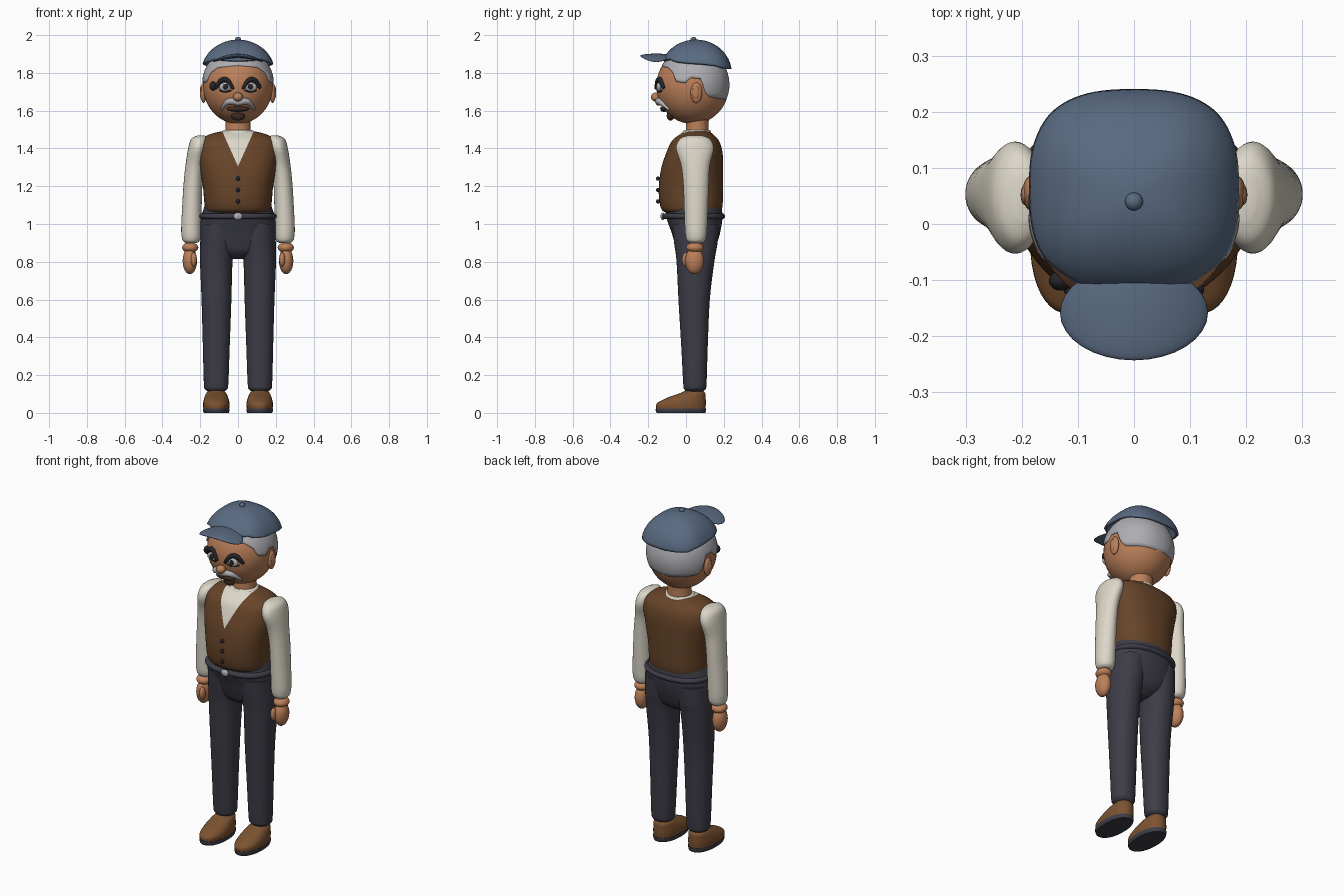
import bpy, bmesh, math
from mathutils import Vector

old = bpy.data.objects.get("Cube")
if old:
    bpy.data.objects.remove(old, do_unlink=True)


def material(name, r, g, b):
    m = bpy.data.materials.new(name)
    m.use_nodes = True
    m.diffuse_color = (r, g, b, 1)
    m.node_tree.nodes["Principled BSDF"].inputs["Base Color"].default_value = (r, g, b, 1)
    return m


CAP = material("slate blue", .10, .145, .22)
SKIN = material("warm skin", .50, .215, .10)
HAIR = material("silver grey", .42, .42, .45)
SHIRT = material("cream", .72, .68, .58)
VEST = material("brown cloth", .135, .058, .022)
TROUSER = material("charcoal", .047, .046, .064)
SHOE = material("tan leather", .20, .085, .03)
DARK = material("near black", .018, .018, .023)
MOUTH = material("dark brown", .05, .022, .014)


def finish(name, bm, *mats, sharp=50):
    bmesh.ops.recalc_face_normals(bm, faces=bm.faces)
    me = bpy.data.meshes.new(name)
    bm.to_mesh(me)
    bm.free()
    for m in mats:
        me.materials.append(m)
    for p in me.polygons:
        p.use_smooth = True
    me.set_sharp_from_angle(angle=math.radians(sharp))
    ob = bpy.data.objects.new(name, me)
    bpy.context.collection.objects.link(ob)
    return ob


def oval(a, n):
    c, s = math.cos(a), math.sin(a)
    return (math.copysign(abs(c) ** (2 / n), c), math.copysign(abs(s) ** (2 / n), s))


def spline(a, b, c, d, t):
    return b + .5 * t * (c - a + t * (2 * a - 5 * b + 4 * c - d + t * (3 * (b - c) + d - a)))


def loft_mesh(rings, n=2, sides=40, steps=4):
    """Smooth stack of ovals; each ring is z, cx, cy, rx, ry."""
    pts = [rings[0]] + rings + [rings[-1]]
    path = [[spline(*v, k / steps) for v in zip(*pts[i:i + 4])]
            for i in range(len(rings) - 1) for k in range(steps)] + [rings[-1]]
    bm = bmesh.new()
    loops = []
    for z, cx, cy, rx, ry in path:
        loop = []
        for i in range(sides):
            u, v = oval(math.tau * i / sides, n)
            loop.append(bm.verts.new((cx + rx * u, cy + ry * v, z)))
        loops.append(loop)
    for lo, hi in zip(loops, loops[1:]):
        for i in range(sides):
            j = (i + 1) % sides
            bm.faces.new((lo[i], lo[j], hi[j], hi[i]))
    bm.faces.new(loops[0])
    bm.faces.new(loops[-1])
    return bm


def loft(name, mat, rings, n=2):
    return finish(name, loft_mesh(rings, n), mat)


def ball(name, mat, loc, size, segs=24, bend=0):
    bm = bmesh.new()
    bmesh.ops.create_uvsphere(bm, u_segments=segs, v_segments=segs // 2, radius=1)
    for v in bm.verts:
        v.co = Vector(loc) + Vector(a * b for a, b in zip(v.co, size))
        v.co.z -= bend * v.co.x ** 2
    return finish(name, bm, mat, sharp=180)


def dome(name, mat, centre, size, rim, n, thick, cols=96, rows=18):
    """Shell over an ellipsoid; rim lists (azimuth from front, lower edge z)."""
    bm = bmesh.new()
    top = bm.verts.new((centre[0], centre[1], centre[2] + size[2]))
    grid = []
    for i in range(cols):
        a = math.tau * i / cols
        deg = math.degrees(min(a, math.tau - a))
        for (a0, z0), (a1, z1) in zip(rim, rim[1:]):
            if a0 <= deg <= a1 + .001:
                z = z0 + (z1 - z0) * (deg - a0) / (a1 - a0)
        last = math.acos((z - centre[2]) / size[2])
        u, v = oval(a - math.pi / 2, n)
        grid.append([bm.verts.new((centre[0] + size[0] * u * math.sin(last * k / rows),
                                   centre[1] + size[1] * v * math.sin(last * k / rows),
                                   centre[2] + size[2] * math.cos(last * k / rows)))
                     for k in range(1, rows + 1)])
    for i, c in enumerate(grid):
        d = grid[(i + 1) % cols]
        bm.faces.new((top, c[0], d[0]))
        for k in range(rows - 1):
            bm.faces.new((c[k], c[k + 1], d[k + 1], d[k]))
    ob = finish(name, bm, mat, sharp=60)
    mod = ob.modifiers.new("thickness", 'SOLIDIFY')
    mod.thickness, mod.offset = thick, -1
    return ob


HEAD, HEAD_SIZE = (0, .035, 1.73), (.184, .192, .2)


def face_y(x, z):
    q = 1 - (x / HEAD_SIZE[0]) ** 2 - ((z - HEAD[2]) / HEAD_SIZE[2]) ** 2
    return HEAD[1] - HEAD_SIZE[1] * math.sqrt(max(q, 0))


def strand(name, mat, pts, depth):
    """Tapered tube lying on the face; points are x, z, radius."""
    cu = bpy.data.curves.new(name, 'CURVE')
    cu.dimensions, cu.bevel_depth, cu.use_fill_caps = '3D', depth, True
    sp = cu.splines.new('NURBS')
    sp.points.add(len(pts) - 1)
    for p, (x, z, r) in zip(sp.points, pts):
        p.co = (x, face_y(x, z) - depth * .4, z, 1)
        p.radius = r
    sp.use_endpoint_u, sp.order_u = True, 3
    cu.materials.append(mat)
    bpy.context.collection.objects.link(bpy.data.objects.new(name, cu))


# Head, hair and cap
ball("head", SKIN, HEAD, HEAD_SIZE, 48)
loft("neck", SKIN, [(1.45, 0, .058, .07, .064), (1.52, 0, .06, .066, .06), (1.59, 0, .06, .068, .062)])
dome("hair", HAIR, (0, .037, 1.738), (.191, .193, .197),
     [(0, 1.84), (40, 1.83), (56, 1.8), (63, 1.755), (78, 1.745), (86, 1.775),
      (102, 1.77), (110, 1.69), (118, 1.67), (180, 1.655)], 2.1, .02)
dome("cap_crown", CAP, (0, .052, 1.8), (.195, .19, .176),
     [(0, 1.865), (40, 1.875), (58, 1.862), (90, 1.85), (120, 1.838), (135, 1.826), (180, 1.822)], 2.7, .014)
ball("cap_button", CAP, (0, .04, 1.977), (.016, .016, .014))
ball("cap_brim", CAP, (0, -.158, 1.89), (.132, .085, .012), 32, bend=1.8)

# Face
ball("nose", SKIN, (0, -.16, 1.672), (.026, .026, .024))
strand("moustache", HAIR, [(-.088, 1.605, .3), (-.065, 1.645, .9), (-.025, 1.652, 1.1), (0, 1.64, 1),
                           (.025, 1.652, 1.1), (.065, 1.645, .9), (.088, 1.605, .3)], .017)
ball("mouth", MOUTH, (0, face_y(0, 1.61), 1.61), (.06, .018, .016))
strand("lower_lip", SKIN, [(-.035, 1.602, .4), (0, 1.596, 1), (.035, 1.602, .4)], .009)
ball("goatee", MOUTH, (0, face_y(0, 1.575) + .004, 1.573), (.036, .02, .026))

for s, side in ((1, "left"), (-1, "right")):
    # Ears and eyes
    ball(side + "_ear", SKIN, (s * .183, .055, 1.695), (.016, .031, .054))
    ball(side + "_inner_ear", SKIN, (s * .195, .052, 1.697), (.007, .018, .034))
    y = face_y(.068, 1.725)
    ball(side + "_eye", HAIR, (s * .068, y, 1.725), (.032, .014, .024))
    ball(side + "_pupil", DARK, (s * .066, y - .012, 1.727), (.013, .007, .015))
    strand(side + "_upper_lid", DARK, [(s * .025, 1.715, .6), (s * .045, 1.755, 1), (s * .075, 1.77, 1.1),
                                       (s * .1, 1.75, 1.1), (s * .118, 1.72, .7)], .012)
    strand(side + "_lower_lid", DARK, [(s * .035, 1.708, .5), (s * .068, 1.692, 1), (s * .1, 1.708, .5)], .005)

    # Sleeves and hands
    loft(side + "_sleeve", SHIRT, [
        (1.468, s * .195, .047, .02, .04), (1.45, s * .203, .047, .045, .08),
        (1.40, s * .212, .047, .052, .1), (1.31, s * .228, .05, .05, .076),
        (1.2, s * .239, .053, .05, .067), (1.0, s * .247, .053, .053, .06),
        (.94, s * .247, .053, .052, .056), (.912, s * .247, .053, .045, .048),
        (.9, s * .247, .053, .03, .034)])
    ball(side + "_wrist", SKIN, (s * .253, .047, .875), (.043, .047, .028))
    ball(side + "_palm", SKIN, (s * .255, .045, .805), (.038, .05, .071))
    ball(side + "_thumb", SKIN, (s * .234, 0, .812), (.016, .021, .037))

    # Legs and shoes
    loft(side + "_leg", TROUSER, [
        (1.0, s * .1, .05, .098, .125), (.9, s * .107, .052, .093, .115),
        (.8, s * .115, .05, .086, .1), (.6, s * .114, .043, .079, .083),
        (.35, s * .115, .045, .071, .07), (.16, s * .116, .047, .065, .062),
        (.125, s * .116, .047, .058, .056), (.11, s * .116, .047, .035, .035)], 2.15)
    loft(side + "_shoe", SHOE, [
        (.02, s * .115, -.027, .068, .13), (.05, s * .115, -.025, .07, .13),
        (.08, s * .115, .002, .063, .102), (.105, s * .115, .035, .052, .066),
        (.125, s * .115, .045, .03, .035)], 2.2)
    loft(side + "_sole", TROUSER, [(0, s * .115, -.027, .066, .129), (.012, s * .115, -.027, .07, .133),
                                   (.024, s * .115, -.027, .07, .133)], 2.2)

# Heavy outer corner on the right eye
ball("right_eye_corner", DARK, (-.13, face_y(.13, 1.73), 1.73), (.022, .018, .024))

# Torso: brown vest with a cream V-shaped front cut along two planes
bm = loft_mesh([(1.06, 0, .03, .155, .135), (1.075, 0, .03, .172, .158), (1.12, 0, .027, .179, .168),
                (1.2, 0, .026, .186, .17), (1.3, 0, .033, .203, .163), (1.38, 0, .045, .215, .148),
                (1.44, 0, .05, .206, .125), (1.475, 0, .055, .15, .088),
                (1.492, 0, .056, .08, .064)], 2.4, 64)
slope, tip = .45, 1.305
for s in (1, -1):
    faces = [f for f in bm.faces if f.calc_center_median().y < .05 and f.calc_center_median().z > 1.27]
    geom = list({g for f in faces for g in (*f.verts, *f.edges)}) + faces
    bmesh.ops.bisect_plane(bm, geom=geom, plane_co=(0, 0, tip), plane_no=(s, 0, -slope))
for f in bm.faces:
    c = f.calc_center_median()
    f.material_index = int(c.y < .05 and abs(c.x) < slope * (c.z - tip))
finish("vest", bm, VEST, SHIRT)
loft("shirt_collar", SHIRT, [(1.46, 0, .056, .1, .082), (1.485, 0, .057, .088, .076), (1.498, 0, .058, .074, .068)])
for z in (1.24, 1.18, 1.12):
    ball("vest_button", DARK, (0, -.148, z), (.011, .011, .011), 16)

# Hips, belt and buckle
loft("hips", TROUSER, [(.815, 0, .05, .05, .045), (.85, 0, .052, .13, .09), (.9, 0, .053, .185, .112),
                       (.96, 0, .052, .199, .13), (1.03, 0, .045, .197, .148), (1.08, 0, .042, .182, .148),
                       (1.105, 0, .042, .172, .145)], 2.2)
loft("belt", TROUSER, [(1.026, 0, .04, .194, .155), (1.034, 0, .04, .204, .165),
                       (1.048, 0, .04, .204, .165), (1.056, 0, .04, .194, .155)], 2.3)
ball("buckle", HAIR, (0, -.123, 1.041), (.024, .012, .02), 20)
